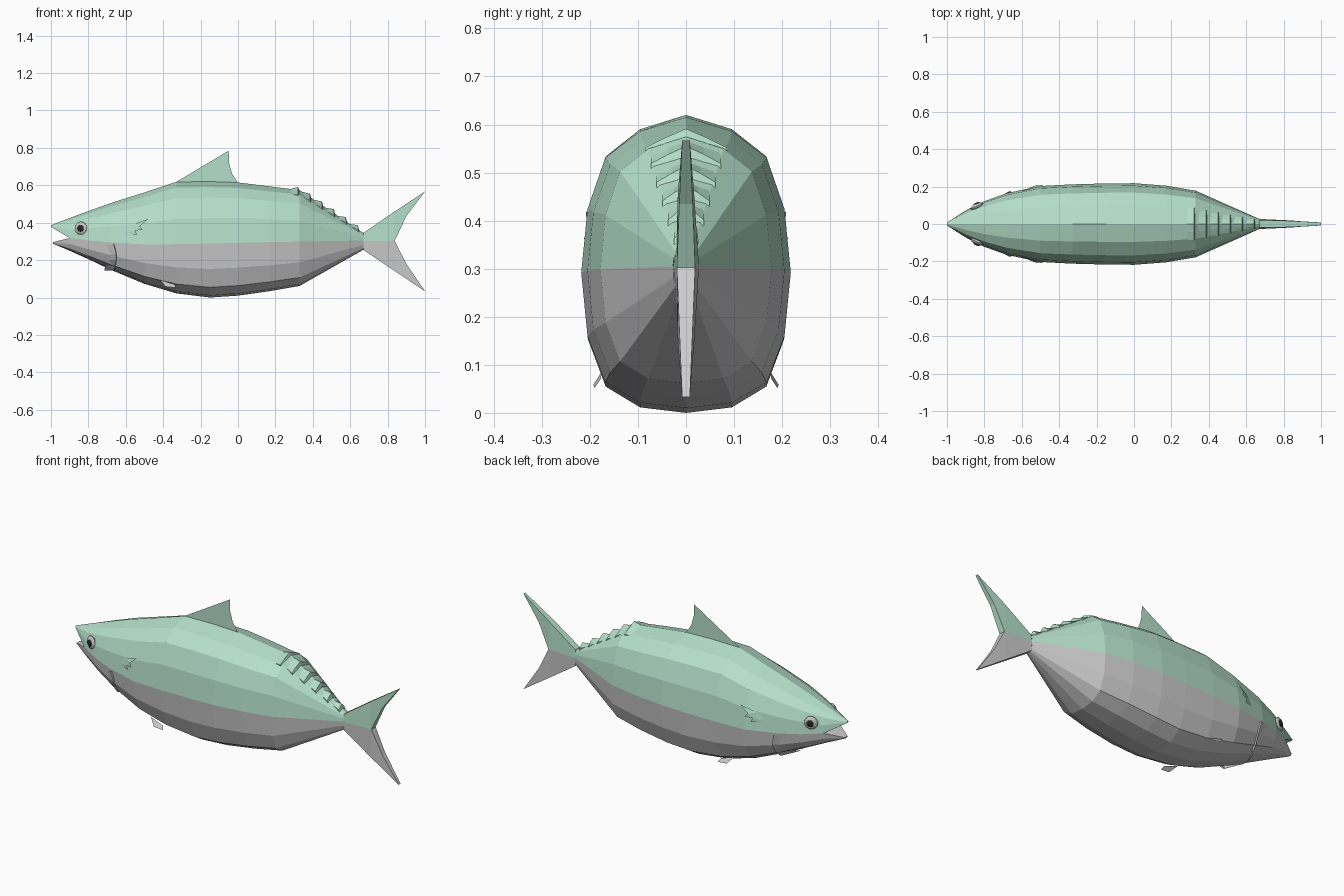
import bpy, math

if "Cube" in bpy.data.objects:
    bpy.data.objects.remove(bpy.data.objects["Cube"])

green = bpy.data.materials.new("back_green")
green.diffuse_color = (0.46, 0.74, 0.59, 1)
green.use_nodes = True
green.node_tree.nodes["Principled BSDF"].inputs["Base Color"].default_value = green.diffuse_color
black = bpy.data.materials.new("pupil_black")
black.diffuse_color = (0.02, 0.02, 0.02, 1)
black.use_nodes = True
black.node_tree.nodes["Principled BSDF"].inputs["Base Color"].default_value = black.diffuse_color


def make(name, verts, faces, mat=None):
    me = bpy.data.meshes.new(name)
    me.from_pydata(verts, [], faces)
    me.update()
    ob = bpy.data.objects.new(name, me)
    bpy.context.collection.objects.link(ob)
    if mat:
        me.materials.append(mat)
    return ob


# Body stations: x, half width, colour line z, edge z (spine or belly)
UPPER = [(-1, .008, .378, .386), (-.9, .072, .318, .425), (-.8, .122, .305, .462),
         (-.68, .165, .295, .505), (-.5, .203, .283, .562), (-.33, .212, .285, .618),
         (-.15, .217, .288, .62), (0, .218, .292, .615), (.17, .205, .296, .594),
         (.33, .178, .299, .574), (.67, .027, .305, .345)]
LOWER = [(-.99, .012, .296, .288), (-.9, .072, .318, .25), (-.8, .122, .305, .205),
         (-.68, .165, .295, .148), (-.5, .203, .283, .073), (-.33, .212, .285, .022),
         (-.15, .217, .288, 0), (0, .218, .292, .01), (.17, .205, .296, .034),
         (.33, .178, .299, .062), (.67, .027, .305, .255)]
# Half cross-sections: (fraction of width, fraction of height)
ARCH = [(0, 1), (.44, .91), (.77, .74), (.94, .41), (1, 0)]
KEEL = [(0, 1), (.44, .96), (.77, .81), (.94, .47), (1, 0)]


def half_body(name, stations, arc, mat=None):
    ring = [(-a, b) for a, b in arc[:0:-1]] + arc
    n = len(ring)
    verts = [(x, w * a, m + (e - m) * b) for x, w, m, e in stations for a, b in ring]
    faces = []
    for i in range(len(stations) - 1):
        for j in range(n - 1):
            p = i * n + j
            f = (p, p + 1, p + n + 1, p + n)
            faces.append(f if arc is KEEL else f[::-1])
    # mouth lining and tip
    faces += [(0, n - 1, 2 * n - 1, n), tuple(range(n))]
    return make(name, verts, faces, mat)


half_body("upper_body", UPPER, ARCH, green)
half_body("lower_body", LOWER, KEEL)


def lerp(table, t):
    for a, b in zip(table, table[1:]):
        if t <= b[0]:
            k = (t - a[0]) / (b[0] - a[0])
            return [p + (q - p) * k for p, q in zip(a, b)]
    return list(table[-1])


def back_z(x, y):
    _, w, m, e = lerp(UPPER, x)
    return m + (e - m) * lerp(ARCH, min(1, abs(y) / w))[1]


def side_y(x, z):
    table, arc = (UPPER, ARCH) if z > lerp(UPPER, x)[2] else (LOWER, KEEL)
    _, w, m, e = lerp(table, x)
    t = (z - m) / (e - m)
    return w * lerp([(b, a) for a, b in arc[::-1]], t)[1]


# Finlets: raised wedges stepping down to the tail
for i in range(6):
    x0 = .275 + .064 * i
    w, h = .085 - .012 * i, .016 + .002 * min(i, 3)
    verts = []
    for k in range(5):
        y = w * (k - 2) / 2
        lift = h * (1 - .6 * abs(k - 2) / 2)
        verts += [(x0, y, back_z(x0, y) - .002),
                  (x0 + .046, y, back_z(x0 + .046, y) + lift),
                  (x0 + .052, y, back_z(x0 + .052, y) - .002)]
    faces = [(3 * k + j, 3 * k + 3 + j, 3 * k + 4 + j, 3 * k + 1 + j)[::-1]
             for k in range(4) for j in range(2)]
    faces += [(0, 1, 2), (14, 13, 12)]
    make(f"finlet_{i + 1}", verts, faces, green)

# Dorsal fin: single flat sheet
make("dorsal_fin", [(-.34, 0, .612), (-.05, 0, .785), (-.048, 0, .72),
                    (-.033, 0, .665), (0, 0, .612)], [(0, 4, 3, 2, 1)], green)


# Tail lobes: thick ridge tapering to thin edges
def tail_lobe(name, pts, mat=None):
    n = len(pts)
    verts = [(x, s * t, z) for s in (-1, 1) for x, z, t in pts]
    faces = [(0, 1, 4, 5), (1, 2, 3, 4)]
    faces += [tuple(v + n for v in f[::-1]) for f in faces]
    faces += [(i, i + n, i + 1 + n, i + 1) for i in range(n - 1)]
    make(name, verts, faces, mat)


tail_lobe("tail_upper", [(.67, .345, .02), (.83, .455, .017), (1, .567, .008),
                         (.9, .435, .014), (.838, .303, .019), (.67, .303, .027)], green)
tail_lobe("tail_lower", [(.67, .255, .02), (.83, .147, .017), (1, .033, .008),
                         (.9, .18, .014), (.838, .303, .019), (.67, .303, .027)])


def ellipsoid(name, loc, size, rot, mat=None):
    bpy.ops.mesh.primitive_uv_sphere_add(segments=16, ring_count=8, location=loc,
                                         rotation=(math.pi / 2, 0, rot))
    ob = bpy.context.object
    ob.name = name
    ob.scale = (size[0], size[0], size[1])
    if mat:
        ob.data.materials.append(mat)


for s, side in ((-1, "near"), (1, "far")):
    # Eyes
    ye = side_y(-.84, .37)
    rot = -s * -.42
    ellipsoid("eye_" + side, (-.84, s * ye, .37), (.036, .016), rot)
    ellipsoid("pupil_" + side, (-.842, s * (ye + .011), .37), (.02, .009), rot, black)

    # Pectoral fin: ragged sheet swept back from the flank
    fin = [(-.61, .345, -.002), (-.57, .388, .004), (-.48, .42, .024), (-.525, .382, .018),
           (-.51, .362, .02), (-.55, .358, .012), (-.54, .335, .012)]
    make("pectoral_fin_" + side, [(x, s * (side_y(x, z) + o), z) for x, z, o in fin],
         [(0, 1, 5), (1, 2, 3), (1, 3, 5), (3, 4, 5), (0, 5, 6)], green)

    # Pelvic fin: small sheet under the belly side
    fin = [(-.42, .17, .095), (-.34, .178, .07), (-.33, .19, .052), (-.385, .193, .058)]
    make("pelvic_fin_" + side, [(x, s * y, z) for x, y, z in fin], [(0, 1, 2, 3)])

    # Gill cover: raised curved lip
    verts, rows = [], 6
    for k in range(rows):
        z = .285 - .028 * k
        x = -.665 + .014 * math.sin(math.pi * k / (rows - 1))
        for dx, o in ((-.05, -.002), (0, .009), (.004, -.006)):
            verts.append((x + dx, s * (side_y(x + dx, max(z, .16)) + o), z))
    faces = [(3 * k + j, 3 * k + 3 + j, 3 * k + 4 + j, 3 * k + 1 + j)
             for k in range(rows - 1) for j in range(2)]
    make("gill_cover_" + side, verts, faces if s < 0 else [f[::-1] for f in faces])
